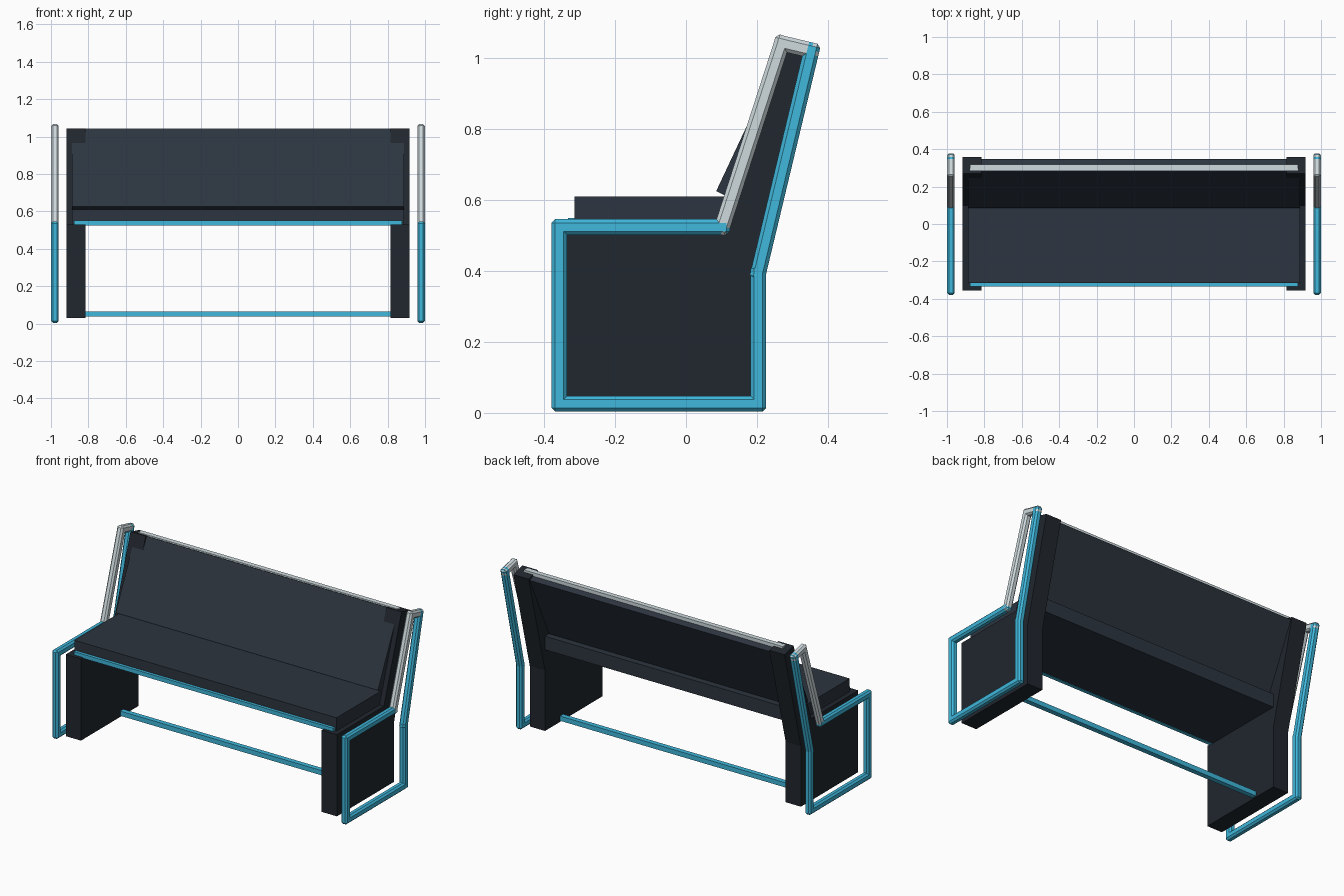
import bpy, bmesh, math
from mathutils import Matrix, Vector

if "Cube" in bpy.data.objects:
    bpy.data.objects.remove(bpy.data.objects["Cube"])


def mat(name, rgb):
    m = bpy.data.materials.new(name)
    m.diffuse_color = (*rgb, 1)
    m.use_nodes = True
    m.node_tree.nodes["Principled BSDF"].inputs["Base Color"].default_value = m.diffuse_color
    return m


DARK = mat("dark_pad", (0.025, 0.035, 0.05))
BLACK = mat("dark_panel", (0.015, 0.02, 0.028))
BLUE = mat("blue_trim", (0.05, 0.48, 0.72))
PALE = mat("pale_trim", (0.62, 0.7, 0.73))


def finish(name, bm, material):
    bmesh.ops.recalc_face_normals(bm, faces=bm.faces)
    me = bpy.data.meshes.new(name)
    bm.to_mesh(me)
    bm.free()
    me.materials.append(material)
    ob = bpy.data.objects.new(name, me)
    bpy.context.collection.objects.link(ob)
    return ob


def extrude_yz(name, pts, x0, x1, material):
    """Prism from a side (y, z) profile running from x0 to x1."""
    bm = bmesh.new()
    face = bm.faces.new([bm.verts.new((x0, y, z)) for y, z in pts])
    new = bmesh.ops.extrude_face_region(bm, geom=[face])["geom"]
    verts = [v for v in new if isinstance(v, bmesh.types.BMVert)]
    bmesh.ops.translate(bm, verts=verts, vec=(x1 - x0, 0, 0))
    return finish(name, bm, material)


def box(name, x, y0, y1, z0, z1, material):
    """Box symmetric about x = 0."""
    return extrude_yz(name, [(y0, z0), (y1, z0), (y1, z1), (y0, z1)], -x, x, material)


def beam(name, x, a, b, material, w=0.044, d=0.04):
    """Chamfered bar between two (y, z) points, overlapping its neighbours."""
    a, b = Vector((x, *a)), Vector((x, *b))
    v = b - a
    bm = bmesh.new()
    bmesh.ops.create_cube(bm, size=1, matrix=(
        Matrix.Translation((a + b) / 2)
        @ Matrix.Rotation(math.atan2(v.z, v.y), 4, 'X')
        @ Matrix.Diagonal((d, v.length + w, w, 1))))
    bmesh.ops.bevel(bm, geom=bm.edges[:], offset=0.01, segments=1, affect='EDGES')
    return finish(name, bm, material)


# Side panels and chamfered outer frames
panel = [(-0.355, 0.03), (0.2, 0.03), (0.2, 0.4), (0.358, 1.02),
         (0.271, 1.043), (0.1, 0.53), (-0.355, 0.53)]
frame = [(0.102, 0.524), (-0.357, 0.524), (-0.357, 0.026), (0.204, 0.026),
         (0.204, 0.395), (0.354, 1.022), (0.27, 1.042), (0.102, 0.524)]
parts = ["arm", "front_post", "foot", "rear_post", "back_post", "top_cap", "slanted_post"]
for side, s in (("left", -1), ("right", 1)):
    extrude_yz(f"{side}_side_panel", panel, s * 0.815, s * 0.918, BLACK)
    for i, part in enumerate(parts):
        beam(f"{side}_frame_{part}", s * 0.979, frame[i], frame[i + 1],
             PALE if i >= 5 else BLUE)

# Seat and leaning backrest
box("seat", 0.888, -0.315, 0.2, 0.527, 0.61, DARK)
extrude_yz("backrest", [(0.085, 0.625), (0.153, 0.593), (0.348, 1.008), (0.28, 1.04)],
           -0.888, 0.888, DARK)

# Trim strips and lower stretcher
box("seat_front_trim", 0.877, -0.333, -0.311, 0.525, 0.55, BLUE)
box("backrest_top_trim", 0.877, 0.287, 0.317, 1.015, 1.044, PALE)
box("lower_stretcher", 0.82, 0.025, 0.055, 0.037, 0.066, BLUE)
